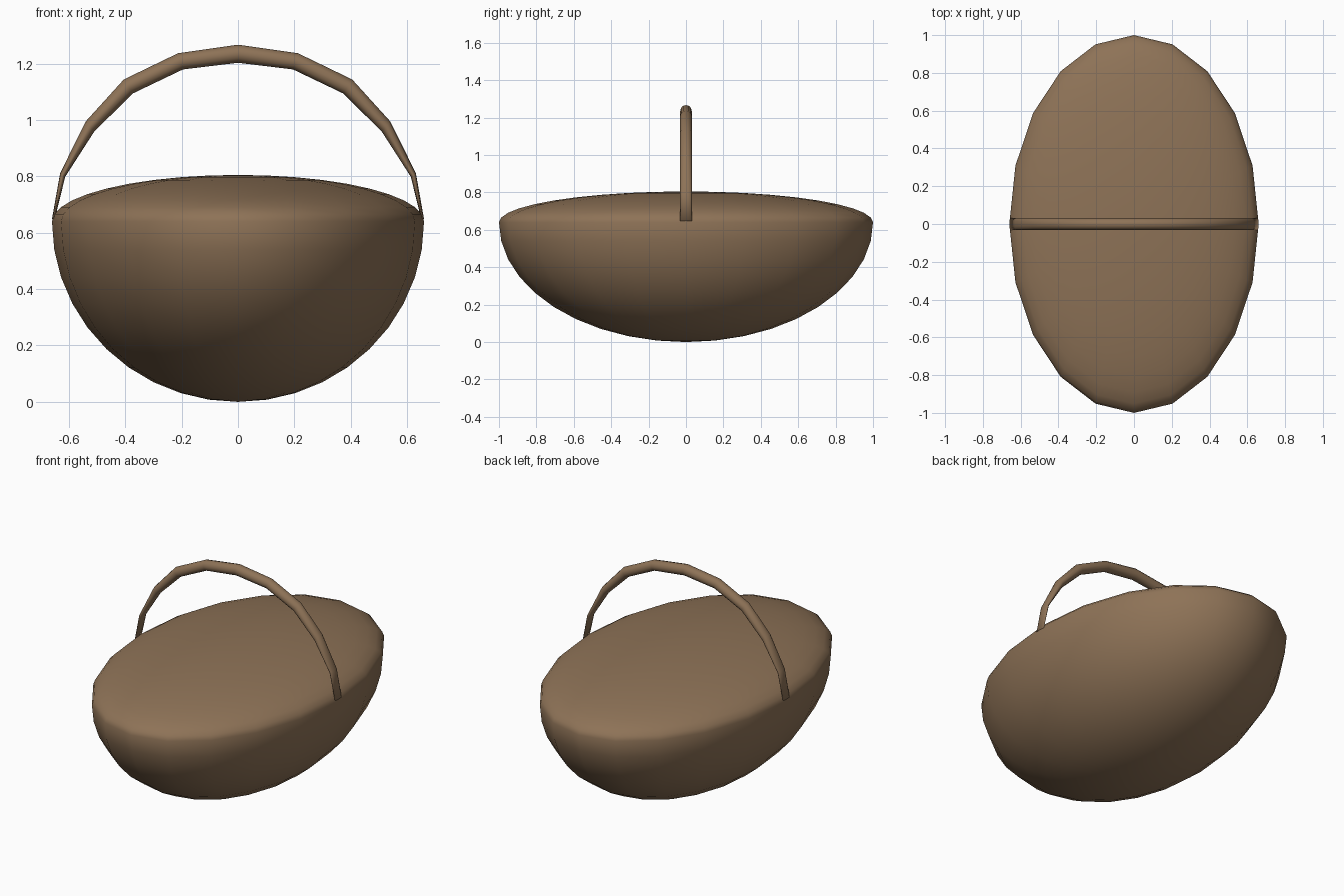
import bpy, bmesh, math
from mathutils import Vector

if "Cube" in bpy.data.objects:
    bpy.data.objects.remove(bpy.data.objects["Cube"])

mat = bpy.data.materials.new("brown_wicker")
mat.diffuse_color = (0.27, 0.17, 0.095, 1)
mat.use_nodes = True
mat.node_tree.nodes["Principled BSDF"].inputs["Base Color"].default_value = mat.diffuse_color
RIM = 0.64


def finish(bm, name):
    bmesh.ops.recalc_face_normals(bm, faces=bm.faces)
    for f in bm.faces:
        f.smooth = True
    me = bpy.data.meshes.new(name)
    bm.to_mesh(me)
    bm.free()
    me.materials.append(mat)
    ob = bpy.data.objects.new(name, me)
    bpy.context.collection.objects.link(ob)
    return ob


# Basket body: oval sphere with a deep bowl below and a shallow lid above the rim
bm = bmesh.new()
bmesh.ops.create_uvsphere(bm, u_segments=20, v_segments=20, radius=1)
for v in bm.verts:
    x, y, z = v.co
    v.co = (0.66 * x, y, RIM + z * (0.165 if z > 0 else RIM))
finish(bm, "basket_body")

# Handle: arch of round sections that flatten toward the rim (x, z, thickness, lean)
half = [(0.204, 1.208, 0.060, 17), (0.389, 1.119, 0.059, 33),
        (0.525, 0.977, 0.047, 40), (0.622, 0.805, 0.022, 55),
        (0.655, 0.648, 0.010, 80)]
path = [(-x, z, t, -a) for x, z, t, a in reversed(half)]
path += [(0, 1.235, 0.064, 0)] + half
SIDES = 12
bm = bmesh.new()
rings = []
for x, z, t, lean in path:
    out = Vector((math.sin(math.radians(lean)), 0, math.cos(math.radians(lean))))
    ring = []
    for i in range(SIDES):
        a = math.tau * i / SIDES
        side = Vector((0, 0.031 * math.sin(a), 0))
        ring.append(bm.verts.new(Vector((x, 0, z)) + out * (t / 2 * math.cos(a)) + side))
    rings.append(ring)
for r, s in zip(rings, rings[1:]):
    for i in range(SIDES):
        j = (i + 1) % SIDES
        bm.faces.new((r[i], r[j], s[j], s[i]))
bm.faces.new(rings[0])
bm.faces.new(rings[-1])
finish(bm, "handle")
